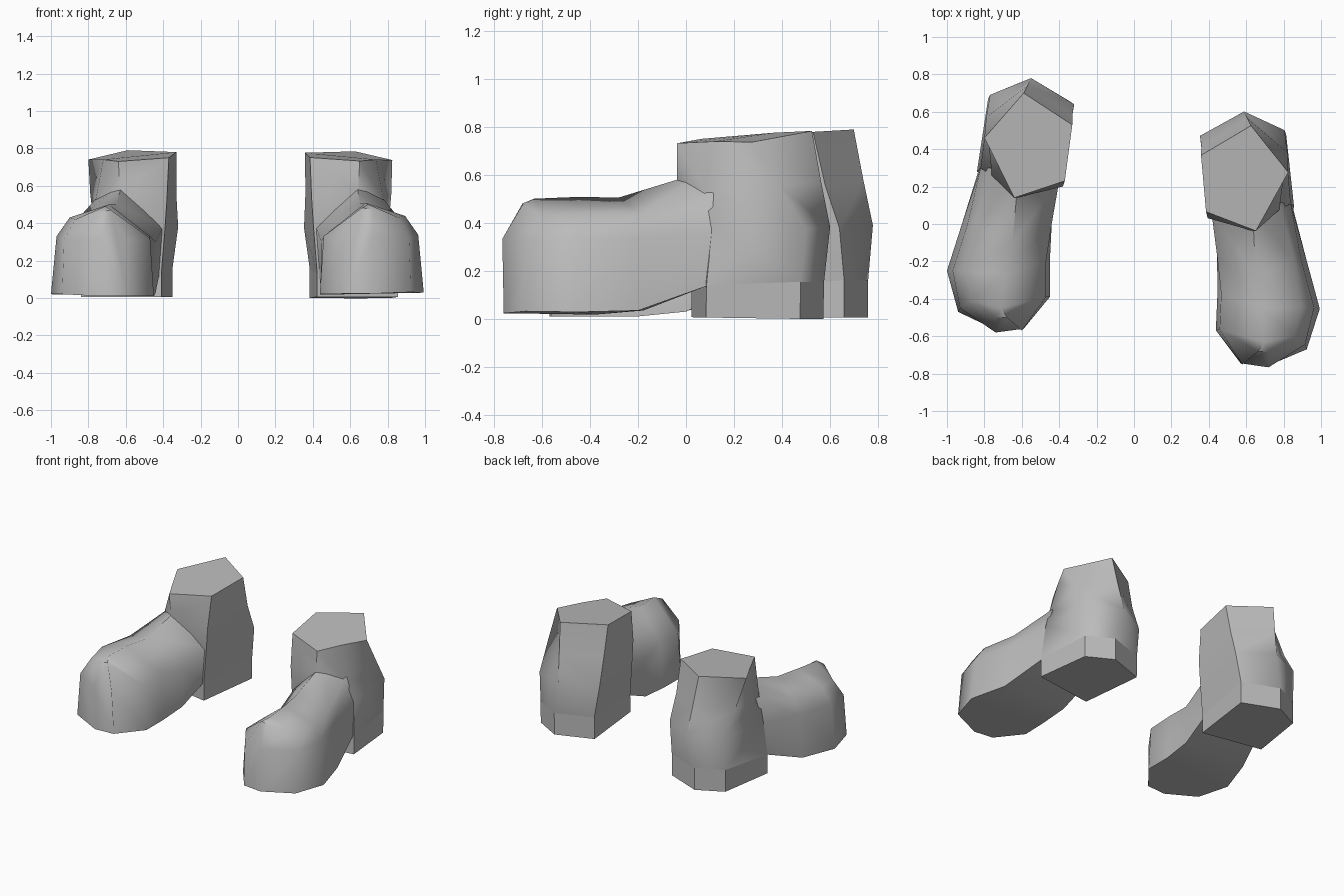
import bpy, bmesh, math
from mathutils import Matrix

default_cube = bpy.data.objects.get("Cube")
if default_cube:
    bpy.data.objects.remove(default_cube, do_unlink=True)

GREY = (0.5, 0.5, 0.5, 1.0)
leather = bpy.data.materials.new("plain_grey")
leather.use_nodes = True
leather.diffuse_color = GREY
leather.node_tree.nodes["Principled BSDF"].inputs["Base Color"].default_value = GREY

# Shaft rings, top to bottom: back, inner back, inner front, front, outer front, outer back
SHAFT = [
    [(.59, .70, .79), (.33, .53, .78), (.37, .23, .75), (.64, .14, .73), (.72, .30, .74), (.80, .46, .74)],
    [(.57, .74, .58), (.33, .58, .56), (.38, .2, .53), (.63, .14, .57), (.76, .26, .53), (.79, .57, .56)],
    [(.55, .78, .39), (.32, .64, .38), (.39, .2, .38), (.62, .17, .4), (.82, .3, .38), (.77, .69, .38)],
    [(.6, .76, .16), (.35, .66, .16), (.41, .2, .13), (.62, .24, .13), (.84, .28, .14), (.78, .67, .16)],
]

# Foot sections, ankle to toe: inner sole, inner side, crest, outer shoulder, outer side, outer sole
FOOT = [
    [(.42, .22, .13), (.4, .23, .38), (.62, .24, .61), (.76, .3, .53), (.82, .3, .36), (.83, .29, .14)],
    [(.44, 0, .03), (.44, 0, .3), (.65, -.1, .5), (.85, 0, .43), (.89, 0, .33), (.92, 0, .03)],
    [(.45, -.2, .01), (.47, -.2, .33), (.69, -.27, .5), (.9, -.25, .43), (.97, -.25, .33), (1, -.25, .02)],
    [(.45, -.39, .01), (.47, -.39, .32), (.71, -.45, .49), (.87, -.41, .42), (.93, -.45, .31), (.94, -.47, .02)],
    [(.59, -.56, .01), (.6, -.57, .31), (.68, -.5, .47), (.74, -.5, .46), (.74, -.58, .32), (.73, -.57, .01)],
]

# Heel outline seen from above
HEEL = [(.6, .76), (.35, .66), (.41, .2), (.84, .28), (.78, .67)]
HEEL_TOP = [.16, .16, .13, .14, .16]


def loft(name, rings, placement, smooth):
    """Bridge equal-sized rings, close both ends and place the part."""
    bm = bmesh.new()
    loops = [[bm.verts.new(point) for point in ring] for ring in rings]
    count = len(loops[0])
    for upper, lower in zip(loops, loops[1:]):
        for i in range(count):
            j = (i + 1) % count
            bm.faces.new((upper[i], upper[j], lower[j], lower[i]))
    bm.faces.new(loops[0])
    bm.faces.new(loops[-1][::-1])
    bm.transform(placement)
    bmesh.ops.recalc_face_normals(bm, faces=bm.faces[:])
    mesh = bpy.data.meshes.new(name)
    bm.to_mesh(mesh)
    bm.free()
    mesh.materials.append(leather)
    part = bpy.data.objects.new(name, mesh)
    bpy.context.collection.objects.link(part)
    if smooth:
        bpy.ops.object.select_all(action="DESELECT")
        part.select_set(True)
        bpy.context.view_layer.objects.active = part
        bpy.ops.object.shade_smooth_by_angle(angle=math.radians(62))
    return part


def build_boot(side, placement):
    loft(side + "_boot_shaft", SHAFT, placement, True)
    loft(side + "_boot_foot", FOOT, placement, True)
    heel_rings = [
        [(x, y, z) for (x, y), z in zip(HEEL, HEEL_TOP)],
        [(x, y, 0.005) for x, y in HEEL],
    ]
    loft(side + "_boot_heel", heel_rings, placement, False)


# The right boot is mirrored; the left one steps forward with a slight turn
build_boot("right", Matrix.Scale(-1, 4, (1, 0, 0)))
pivot = Matrix.Translation((0.7, -0.1, 0))
turn = Matrix.Rotation(math.radians(-2.5), 4, "Z") @ Matrix.Rotation(-0.015, 4, "X")
step = Matrix.Translation((0, -0.19, 0.006))
build_boot("left", step @ pivot @ turn @ pivot.inverted())
